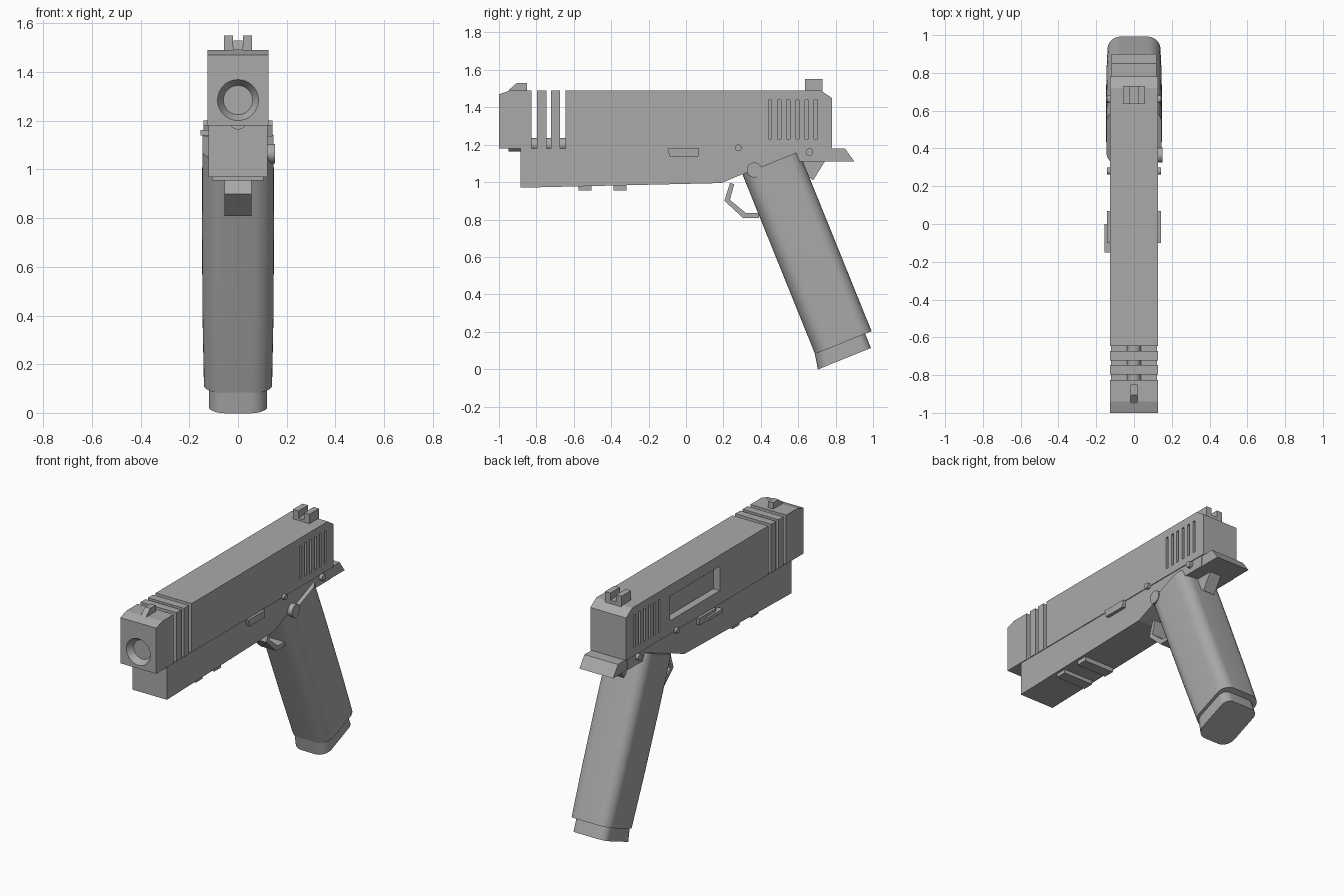
import bpy, bmesh, math
from mathutils import Matrix, Vector

if "Cube" in bpy.data.objects:
    bpy.data.objects.remove(bpy.data.objects["Cube"])

metal = bpy.data.materials.new("plain_grey")
metal.use_nodes = True
GREY = (0.4, 0.4, 0.4, 1)
metal.diffuse_color = GREY
metal.node_tree.nodes["Principled BSDF"].inputs["Base Color"].default_value = GREY


def finish(name, bm, smooth=False):
    bmesh.ops.recalc_face_normals(bm, faces=bm.faces)
    mesh = bpy.data.meshes.new(name)
    bm.to_mesh(mesh)
    bm.free()
    mesh.materials.append(metal)
    obj = bpy.data.objects.new(name, mesh)
    bpy.context.collection.objects.link(obj)
    if smooth:
        bpy.ops.object.select_all(action="DESELECT")
        obj.select_set(True)
        bpy.context.view_layer.objects.active = obj
        bpy.ops.object.shade_smooth_by_angle(angle=math.radians(35))
    return obj


def bridge(bm, rings):
    """Skin a list of equal vertex rings and cap both ends."""
    rings = [[bm.verts.new(p) for p in ring] for ring in rings]
    n = len(rings[0])
    for a, b in zip(rings, rings[1:]):
        for i in range(n):
            bm.faces.new((a[i], a[(i + 1) % n], b[(i + 1) % n], b[i]))
    bm.faces.new(rings[0])
    bm.faces.new(rings[-1])


def plate(name, outline, x0, x1):
    """Side outline of (y, z) points extruded across x."""
    bm = bmesh.new()
    bridge(bm, [[(x, y, z) for y, z in outline] for x in (x0, x1)])
    return finish(name, bm)


def rect(y0, y1, z0, z1):
    return [(y0, z0), (y1, z0), (y1, z1), (y0, z1)]


def rod(name, axis, start, length, r1, r2=None, sides=32):
    """Cylinder or cone that starts at a point and runs along an axis."""
    bm = bmesh.new()
    turn = Vector((0, 0, 1)).rotation_difference(Vector(axis)).to_matrix().to_4x4()
    move = Matrix.Translation(Vector(start) + Vector(axis) * length / 2)
    bmesh.ops.create_cone(bm, cap_ends=True, segments=sides, radius1=r1,
                          radius2=r1 if r2 is None else r2, depth=length, matrix=move @ turn)
    return finish(name, bm, True)


def cut(target, cutter):
    mod = target.modifiers.new("cut", "BOOLEAN")
    mod.operation = "DIFFERENCE"
    mod.solver = "EXACT"
    mod.object = cutter
    bpy.context.view_layer.objects.active = target
    bpy.ops.object.modifier_apply(modifier=mod.name)
    bpy.data.objects.remove(cutter)


# Slide: muzzle block, two ribs and main body with open gaps between them
W, LOW, TOP = 0.126, 1.18, 1.49
muzzle = plate("muzzle_block", [(-1, LOW), (-0.825, LOW), (-0.825, TOP), (-0.94, TOP), (-1, 1.47)], -W, W)
cut(muzzle, rod("bore_cutter", (0, 1, 0), (0, -1.01, 1.285), 0.05, 0.09, 0.06, 48))
for i, y in enumerate((-0.797, -0.723)):
    plate(f"slide_rib_{i + 1}", rect(y, y + 0.05, LOW, TOP), -W, W)
slide = plate("slide_body", [(-0.645, LOW), (0.78, LOW), (0.78, 1.45), (0.72, TOP), (-0.645, TOP)], -W, W)

# Rear grip slots on both sides and the ejection port on the right side
for side in (-1, 1):
    for i in range(6):
        y = 0.44 + i * 0.049
        cut(slide, plate("slot_cutter", rect(y, y + 0.018, 1.23, 1.44), side * 0.108, side * 0.2))
cut(slide, plate("port_cutter", rect(-0.16, 0.34, 1.265, 1.42), -0.2, -0.08))

# Recoil rod below the bore
rod("recoil_rod", (0, 1, 0), (0, -0.95, 1.2), 0.31, 0.036)

# Sights
plate("front_sight", [(-0.95, TOP), (-0.85, TOP), (-0.85, 1.53), (-0.905, 1.53)], -0.018, 0.018)
rear = plate("rear_sight", rect(0.635, 0.73, TOP - 0.01, 1.55), -0.058, 0.058)
cut(rear, plate("notch_cutter", rect(0.6, 0.8, 1.505, 1.6), -0.02, 0.02))

# Frame with rail bars underneath
plate("frame", [(-0.885, LOW), (-0.885, 0.97), (0.19, 0.995), (0.32, 1.05),
                (0.6, 1.11), (0.76, 1.11), (0.76, LOW)], -0.121, 0.121)
for i, y in enumerate((-0.575, -0.388)):
    plate(f"rail_bar_{i + 1}", rect(y, y + 0.07, 0.955, 0.985), -0.105, 0.105)

# Beavertail and the tab below it
plate("beavertail", [(0.76, 1.11), (0.9, 1.11), (0.85, LOW), (0.76, LOW)], -0.118, 0.118)
plate("rear_tab", [(0.64, 1.04), (0.68, 1.01), (0.745, 1.115), (0.62, 1.115)], -0.04, 0.04)

# Trigger as a bent strip
plate("trigger", [(0.235, 0.995), (0.205, 0.9), (0.305, 0.808), (0.39, 0.808),
                  (0.39, 0.835), (0.32, 0.835), (0.235, 0.905), (0.258, 0.99)], -0.056, 0.056)


def rounded_ring(half_x, front, back, r_front, r_back, z, steps=8):
    """Rounded rectangle with separate front and back corner radii."""
    ring = []
    corners = ((1, back, r_back, 0), (-1, back, r_back, 90),
               (-1, front, r_front, 180), (1, front, r_front, 270))
    for sx, y, r, start in corners:
        cx, cy = sx * (half_x - r), y - r if y > 0 else y + r
        for k in range(steps + 1):
            a = math.radians(start + 90 * k / steps)
            ring.append((cx + r * math.cos(a), cy + r * math.sin(a), z))
    return ring


def raked(name, rings):
    """Loft rings and lean them along the handle."""
    bm = bmesh.new()
    bridge(bm, rings)
    lean = Matrix.Translation((0, 0.647, 0.622)) @ Matrix.Rotation(math.radians(22), 4, "X")
    bmesh.ops.transform(bm, matrix=lean, verts=bm.verts)
    return finish(name, bm, True)


# Handle and magazine base
raked("grip", [rounded_ring(w, -0.163, 0.163, 0.085, 0.07, z)
               for w, z in ((0.14, -0.518), (0.146, -0.2), (0.148, 0.2), (0.146, 0.518))])
raked("magazine_base", [rounded_ring(0.12, front, 0.126, 0.07, 0.05, z)
                        for front, z in ((-0.18, -0.6), (-0.16, -0.5))])

# Catches, lever and pins
CATCH = [(-0.1, LOW), (-0.085, 1.135), (0.065, 1.135), (0.07, LOW)]
for side, label in ((1, "left"), (-1, "right")):
    plate(f"{label}_catch", CATCH, side * 0.11, side * 0.142)
    rod(f"{label}_front_pin", (side, 0, 0), (side * 0.1, 0.28, 1.183), 0.042, 0.018)
    rod(f"{label}_rear_pin", (side, 0, 0), (side * 0.1, 0.66, 1.16), 0.042, 0.02)
plate("catch_lever", rect(-0.15, 0, 1.14, 1.162), -0.155, -0.12)
rod("release_button", (1, 0, 0), (0.1, 0.365, 1.065), 0.052, 0.04)
